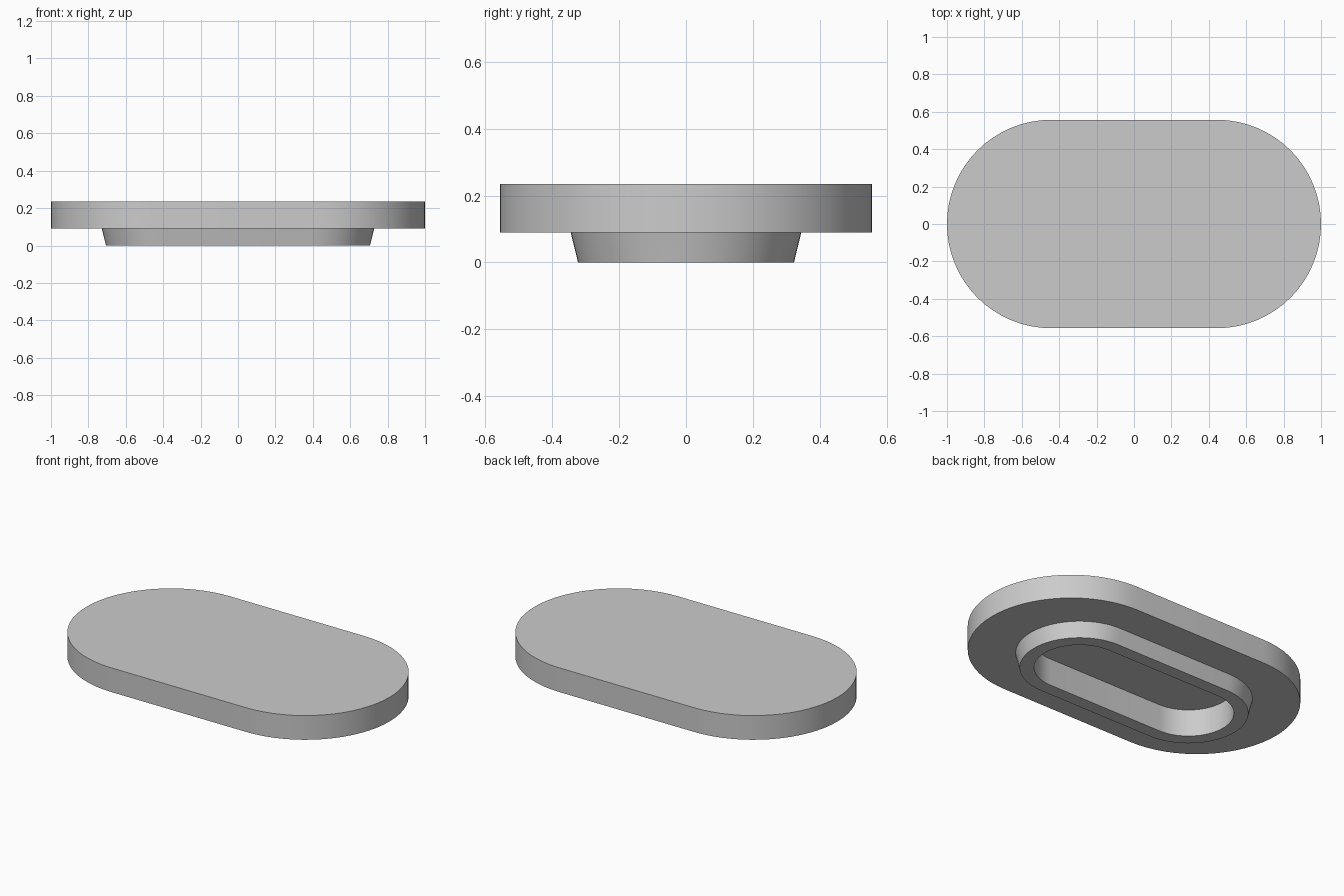
import bpy
import bmesh
from math import sin, cos, pi, radians

cube = bpy.data.objects.get("Cube")
if cube:
    bpy.data.objects.remove(cube)

ARC_STEPS = 32
PLATE_H, PLATE_R = 0.443, 0.557     # half straight length, end radius
RIM_H = 0.383
RECESS_R = 0.245
TOP, UNDERSIDE, RECESS_FLOOR = 0.234, 0.09, 0.162

grey = bpy.data.materials.new("plain grey")
grey.use_nodes = True
colour = (0.6, 0.6, 0.6, 1)
grey.diffuse_color = colour
grey.node_tree.nodes["Principled BSDF"].inputs["Base Color"].default_value = colour


def stadium(bm, half, radius, z):
    """Loop of vertices around a slot shape with round ends."""
    loop = []
    for side, start in ((1, -pi / 2), (-1, pi / 2)):
        for i in range(ARC_STEPS + 1):
            a = start + pi * i / ARC_STEPS
            loop.append(bm.verts.new((side * half + radius * cos(a), radius * sin(a), z)))
    return loop


def loft(name, sections, capped):
    """Join slot-shaped sections in order, optionally closing both ends."""
    bm = bmesh.new()
    loops = [stadium(bm, *s) for s in sections]
    n = len(loops[0])
    for a, b in zip(loops, loops[1:]):
        for i in range(n):
            j = (i + 1) % n
            bm.faces.new((a[i], a[j], b[j], b[i]))
    if capped:
        bm.faces.new(list(reversed(loops[0])))
        bm.faces.new(loops[-1])
    mesh = bpy.data.meshes.new(name)
    bm.to_mesh(mesh)
    bm.free()
    mesh.materials.append(grey)
    obj = bpy.data.objects.new(name, mesh)
    bpy.context.collection.objects.link(obj)
    bpy.ops.object.select_all(action='DESELECT')
    obj.select_set(True)
    bpy.context.view_layer.objects.active = obj
    bpy.ops.object.shade_smooth_by_angle(angle=radians(30))
    return obj


# Top plate with the blind recess in its underside
loft("top_plate", [
    (RIM_H, RECESS_R, RECESS_FLOOR),
    (RIM_H, RECESS_R, UNDERSIDE),
    (PLATE_H, PLATE_R, UNDERSIDE),
    (PLATE_H, PLATE_R, TOP),
], True)

# Tapered rim around the recess
loft("lower_rim", [
    (RIM_H, RECESS_R, UNDERSIDE),
    (RIM_H, RECESS_R, 0),
    (RIM_H, 0.323, 0),
    (RIM_H, 0.345, UNDERSIDE),
], False)
